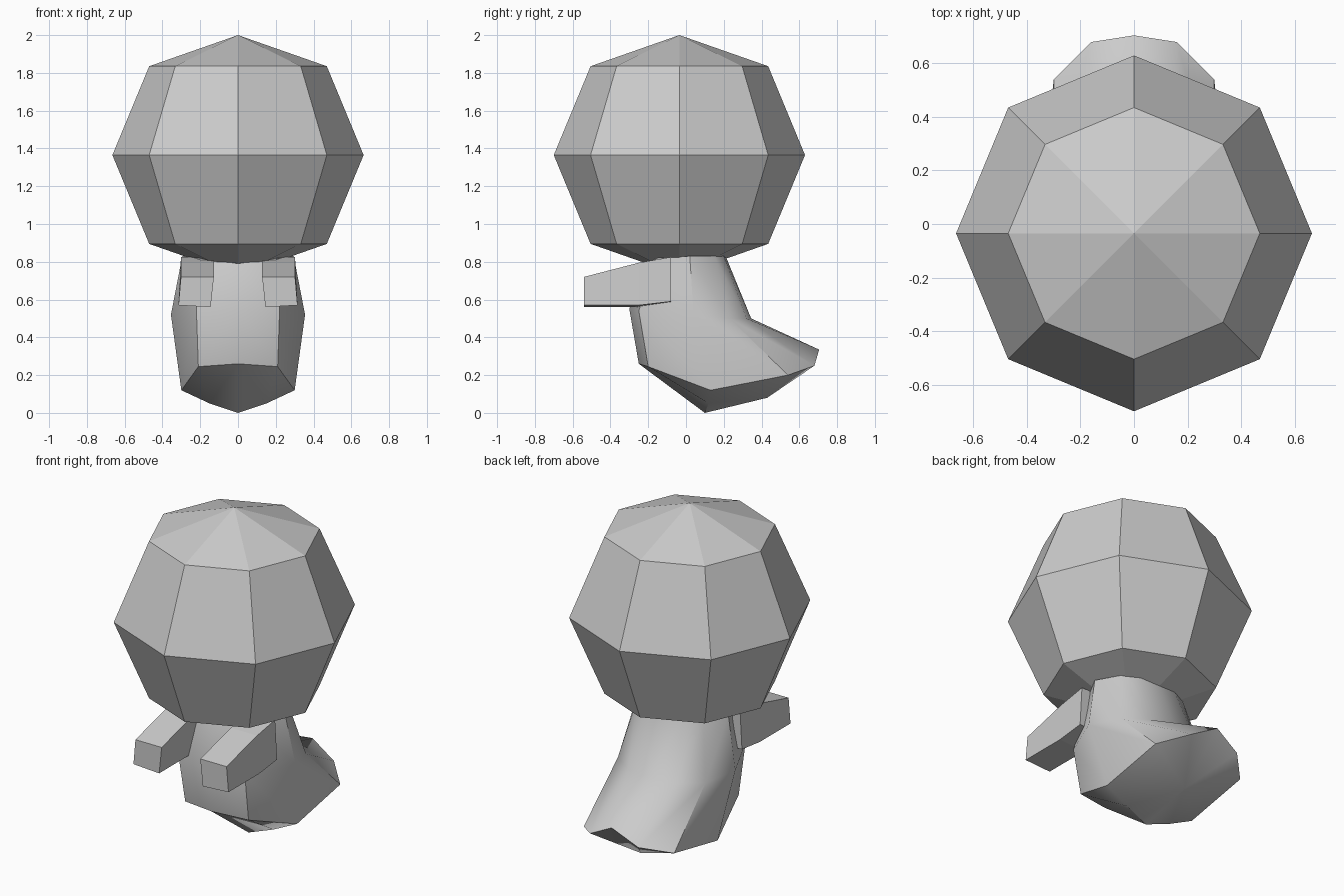
import bpy, bmesh, math

if "Cube" in bpy.data.objects:
    bpy.data.objects.remove(bpy.data.objects["Cube"])


def make(name, verts, faces, mirror=True):
    me = bpy.data.meshes.new(name)
    me.from_pydata(verts, [], faces)
    bm = bmesh.new()
    bm.from_mesh(me)
    if mirror:
        # reflect the half across x = 0 and weld the centre seam
        bmesh.ops.mirror(bm, geom=bm.verts[:] + bm.edges[:] + bm.faces[:],
                         axis='X', merge_dist=0.0005)
        bmesh.ops.remove_doubles(bm, verts=bm.verts[:], dist=0.0005)
    bmesh.ops.recalc_face_normals(bm, faces=bm.faces[:])
    bm.to_mesh(me)
    bm.free()
    ob = bpy.data.objects.new(name, me)
    bpy.context.collection.objects.link(ob)
    return ob


# Head: faceted eight-sided ball with slightly flattened poles
bpy.ops.mesh.primitive_uv_sphere_add(segments=8, ring_count=4, radius=0.665,
                                     location=(0, -0.035, 1.365))
head = bpy.context.object
head.name = "head"
for v in head.data.vertices:
    if abs(v.co.z) > 0.6:
        v.co.z = math.copysign(0.635, v.co.z)
bpy.ops.object.shade_flat()

# Body: half rings running from the front centre to the back centre
rings = [
    [(0, -.22, .79), (.2, -.16, .82), (.295, .02, .83),
     (.22, .15, .83), (.12, .20, .83), (0, .21, .83)],
    [(0, -.30, .55), (.22, -.25, .54), (.355, .04, .52),
     (.29, .23, .50), (.16, .32, .50), (0, .345, .50)],
    [(0, -.25, .26), (.21, -.2, .245), (.30, .13, .12),
     (.30, .54, .20), (.16, .68, .25), (0, .705, .335)],
]
verts = [p for r in rings for p in r]
n = len(rings[0])
faces = [(r * n + i, r * n + i + 1, (r + 1) * n + i + 1, (r + 1) * n + i)
         for r in range(2) for i in range(n - 1)]
faces.append(tuple(range(n)))
# Bulging underside, ending in a small notch under the tail
verts += [(0, .10, 0), (0, .43, .08), (.15, .12, .05)]
A, B, C = 18, 19, 20
faces += [(12, 13, C, A), (13, 14, C), (14, 15, B, C), (A, C, B),
          (15, 16, B), (16, 17, B)]
body = make("body", verts, faces)
bpy.ops.object.select_all(action='DESELECT')
body.select_set(True)
bpy.context.view_layer.objects.active = body
bpy.ops.object.shade_smooth_by_angle(angle=math.radians(42))

# Arms: tapered boxes reaching forward, mirrored
sections = [(-.54, .56, .72), (-.25, .56, .795), (-.08, .58, .825)]
averts = []
for y, z0, z1 in sections:
    averts += [(.145, y, z0), (.315, y, z0 + .01), (.302, y, z1), (.128, y, z1)]
afaces = [(0, 1, 2, 3), (8, 9, 10, 11)]
afaces += [(s + i, s + (i + 1) % 4, s + 4 + (i + 1) % 4, s + 4 + i)
           for s in (0, 4) for i in range(4)]
make("arms", averts, afaces)
